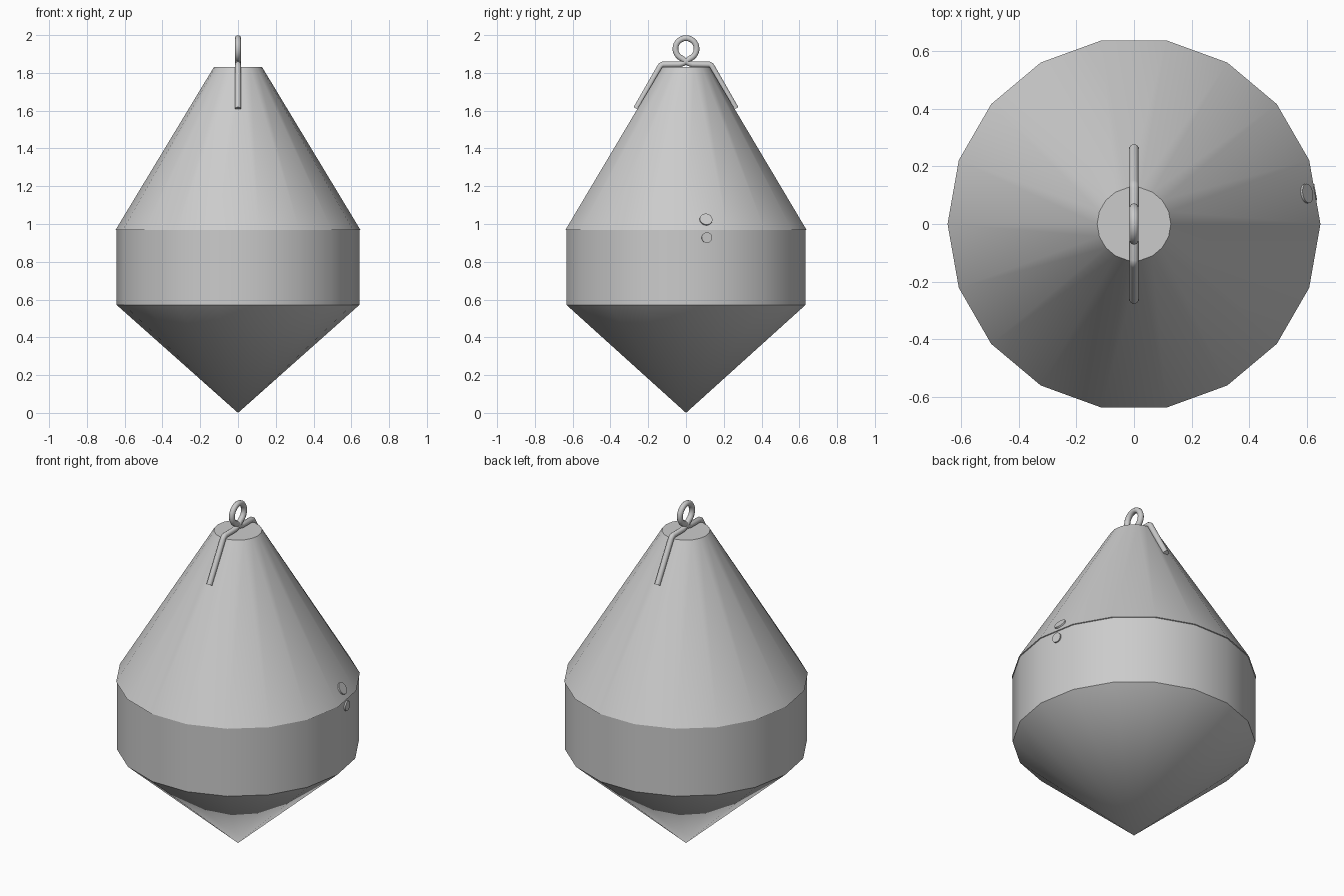
import bpy, bmesh, math
from mathutils import Vector

if "Cube" in bpy.data.objects:
    bpy.data.objects.remove(bpy.data.objects["Cube"])

SIDES = 18


def finish(bm, name, angle=25):
    bmesh.ops.recalc_face_normals(bm, faces=bm.faces)
    mesh = bpy.data.meshes.new(name)
    bm.to_mesh(mesh)
    bm.free()
    obj = bpy.data.objects.new(name, mesh)
    bpy.context.collection.objects.link(obj)
    bpy.ops.object.select_all(action='DESELECT')
    bpy.context.view_layer.objects.active = obj
    obj.select_set(True)
    bpy.ops.object.shade_smooth_by_angle(angle=math.radians(angle))
    return obj


def lathe(name, profile):
    """Spin (radius, z) points around z; radius 0 gives an apex."""
    bm = bmesh.new()
    rings = []
    for r, z in profile:
        n = SIDES if r > 0 else 1
        rings.append([bm.verts.new((r * math.cos(math.tau * i / SIDES),
                                    r * math.sin(math.tau * i / SIDES), z)) for i in range(n)])
    for a, b in zip(rings, rings[1:]):
        for i in range(SIDES):
            j = (i + 1) % SIDES
            if len(a) == 1:
                bm.faces.new((a[0], b[j], b[i]))
            else:
                bm.faces.new((a[i], a[j], b[j], b[i]))
    bm.faces.new(rings[-1])
    return finish(bm, name)


# Float body: lower cone, straight band, slightly overhanging upper cone
lathe("buoy_body", [(0, 0), (0.643, 0.572), (0.643, 0.967), (0.648, 0.969), (0.128, 1.83)])


# Two small round plugs on the right side
def plug(name, loc, normal, radius):
    bm = bmesh.new()
    bmesh.ops.create_cone(bm, cap_ends=True, segments=20, radius1=radius,
                          radius2=radius, depth=0.016)
    obj = finish(bm, name, 35)
    obj.location = loc
    obj.rotation_euler = Vector(normal).to_track_quat('Z', 'Y').to_euler()


c, s = math.cos(math.radians(10)), math.sin(math.radians(10))
ap = c  # face-centre distance relative to the corner radius
plug("band_plug", (0.643 * ap * c, 0.643 * ap * s, 0.928), (c, s, 0), 0.028)
r_cone = (0.648 - (1.022 - 0.969) * 0.604) * ap
plug("cone_plug", (r_cone * c, r_cone * s, 1.022), (0.853 * c, 0.853 * s, 0.52), 0.034)

# Lifting rod: leg, shoulder, loop, shoulder, leg in one bent bar
half = [(-0.264, 1.611), (-0.139, 1.83), (-0.133, 1.839), (-0.122, 1.845),
        (-0.035, 1.845), (-0.015, 1.851)]
ring_z, ring_r = 1.928, 0.056
loop = []
for i in range(29):
    a = math.radians(-62 + 304 * i / 28)
    loop.append((ring_r * math.cos(a), ring_z + ring_r * math.sin(a)))
path = half + loop + [(-y, z) for y, z in reversed(half)]
curve = bpy.data.curves.new("lifting_eye", 'CURVE')
curve.dimensions = '3D'
curve.bevel_depth = 0.016
curve.bevel_resolution = 3
curve.use_fill_caps = True
spline = curve.splines.new('POLY')
spline.points.add(len(path) - 1)
for p, (y, z) in zip(spline.points, path):
    p.co = (0, y, z, 1)
spline.use_smooth = True
bpy.context.collection.objects.link(bpy.data.objects.new("lifting_eye", curve))
